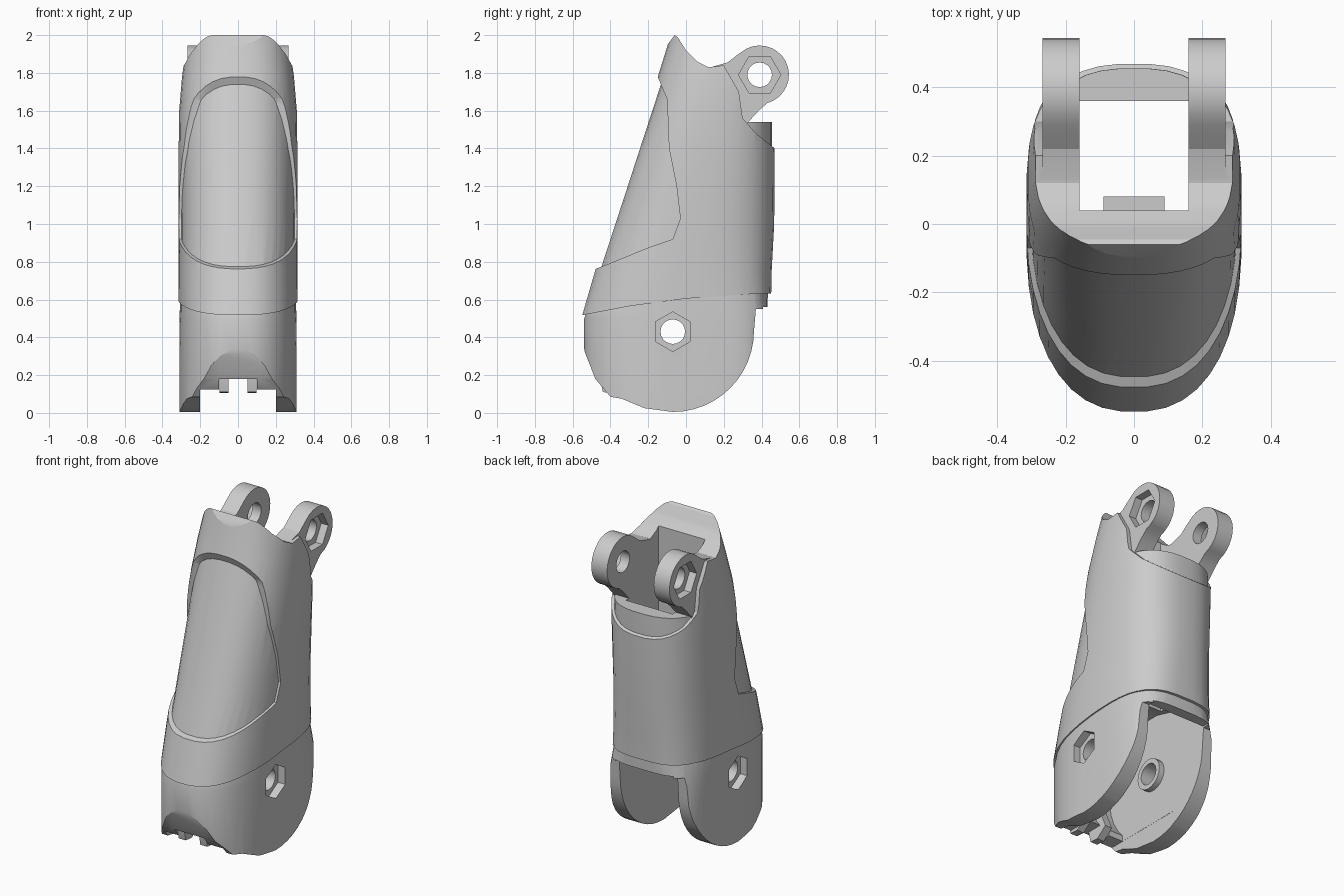
import bpy, bmesh, math
from math import cos, sin, pi, radians

if "Cube" in bpy.data.objects:
    bpy.data.objects.remove(bpy.data.objects["Cube"])


def make(name, bm):
    bmesh.ops.recalc_face_normals(bm, faces=bm.faces)
    me = bpy.data.meshes.new(name)
    bm.to_mesh(me)
    bm.free()
    ob = bpy.data.objects.new(name, me)
    bpy.context.collection.objects.link(ob)
    return ob


def prism(name, pts, x0, x1):
    """Extrude a (y, z) outline along x."""
    bm = bmesh.new()
    a = [bm.verts.new((x0, y, z)) for y, z in pts]
    b = [bm.verts.new((x1, y, z)) for y, z in pts]
    bm.faces.new(a)
    bm.faces.new(b[::-1])
    for i in range(len(pts)):
        j = (i + 1) % len(pts)
        bm.faces.new((a[i], a[j], b[j], b[i]))
    return make(name, bm)


def loft(name, levels, n=40):
    """Rounded sections: z, front y, back y, half width, back squareness."""
    bm = bmesh.new()
    rings = []
    for z, yf, yb, hw, e in levels:
        ring = []
        for i in range(n):
            t = 2 * pi * (i + 0.5) / n
            c, s = cos(t), sin(t)
            p = 2 / (e if s > 0 else 2.4)
            x = hw * math.copysign(abs(c) ** p, c)
            y = (yf + yb) / 2 + (yb - yf) / 2 * math.copysign(abs(s) ** p, s)
            ring.append(bm.verts.new((x, y, z)))
        rings.append(ring)
    for a, b in zip(rings, rings[1:]):
        for i in range(n):
            j = (i + 1) % n
            bm.faces.new((a[i], a[j], b[j], b[i]))
    bm.faces.new(rings[0])
    bm.faces.new(rings[-1])
    return make(name, bm)


def arc(cy, cz, r, a0, a1, n):
    return [(cy + r * cos(radians(a0 + (a1 - a0) * i / n)),
             cz + r * sin(radians(a0 + (a1 - a0) * i / n))) for i in range(n + 1)]


def ngon(cy, cz, r, n, start=0):
    return arc(cy, cz, r, start, start + 360, n)[:-1]


def rect(y0, y1, z0, z1):
    return [(y0, z0), (y1, z0), (y1, z1), (y0, z1)]


def combine(ob, other, op):
    m = ob.modifiers.new("bool", 'BOOLEAN')
    m.operation, m.object, m.solver = op, other, 'EXACT'
    bpy.context.view_layer.update()
    bpy.context.view_layer.objects.active = ob
    bpy.ops.object.modifier_apply(modifier=m.name)
    bpy.data.objects.remove(other)


# Inner core: lower joint lobes, recessed front panel and back collar
body = loft("finger_segment", [
    (-0.05, -0.54, 0.43, 0.310, 4.5), (0.50, -0.54, 0.43, 0.310, 4.5),
    (0.65, -0.49, 0.435, 0.306, 3.2), (0.77, -0.45, 0.44, 0.303, 2.8),
    (1.10, -0.342, 0.455, 0.302, 2.6), (1.45, -0.228, 0.457, 0.298, 2.6),
    (1.78, -0.12, 0.455, 0.275, 2.6), (1.95, -0.07, 0.45, 0.25, 2.6)])
core_side = [(0.6, 1.54), (0.3, 1.54), (0.1, 1.75), (-0.04, 1.87), (-0.3, 1.87),
             (-0.7, 1.5), (-0.7, 0.6), (-0.56, 0.45), (-0.535, 0.32), (-0.48, 0.18),
             (-0.40, 0.085), (-0.34, 0.075), (-0.22, 0.025)]
core_side += arc(-0.07, 0.435, 0.43, -90, 0, 12) + [(0.37, 0.55), (0.6, 0.55)]
combine(body, prism("core_side", core_side, -0.5, 0.5), 'INTERSECT')

# Outer shell with skirt edge, panel cutout and sloped rim
shell = loft("outer_shell", [
    (0.45, -0.570, 0.448, 0.315, 3.6), (0.76, -0.48, 0.455, 0.316, 2.9),
    (1.00, -0.402, 0.468, 0.316, 2.6), (1.40, -0.273, 0.47, 0.315, 2.6),
    (1.60, -0.208, 0.47, 0.312, 2.6), (1.78, -0.15, 0.465, 0.297, 2.6),
    (1.94, -0.10, 0.455, 0.275, 2.6), (2.05, -0.07, 0.45, 0.26, 2.6)])
shell_side = [(-0.7, 0.495), (-0.55, 0.517), (-0.3, 0.565), (0, 0.605), (0.3, 0.627),
              (0.6, 0.637), (0.6, 1.36), (0.47, 1.40), (0.37, 1.48), (0.3, 1.56),
              (0.28, 1.7), (0.2, 1.84), (0.12, 1.83), (0.06, 1.86), (0, 1.92),
              (-0.045, 1.99), (-0.06, 2.0), (-0.12, 1.92), (-0.3, 1.8), (-0.15, 1.78),
              (-0.1, 1.66), (-0.09, 1.4), (-0.05, 1.2), (-0.03, 1.03), (-0.07, 0.92),
              (-0.2, 0.875), (-0.42, 0.785), (-0.48, 0.762), (-0.7, 0.75)]
combine(shell, prism("shell_side", shell_side, -0.5, 0.5), 'INTERSECT')
combine(body, shell, 'UNION')

# Upper hinge lugs
lug = [(0.06, 1.45), (0.06, 1.82), (0.13, 1.83), (0.22, 1.855), (0.265, 1.89)]
lug += arc(0.39, 1.79, 0.155, 130, -75, 16) + [(0.385, 1.6), (0.33, 1.54), (0.28, 1.45)]
for s in (-1, 1):
    combine(body, prism("lug", lug, s * 0.15, s * 0.268), 'UNION')

# Upper channel, joint pocket and the notched lower front edge
combine(body, prism("channel", [(0.04, 0.5), (0.36, 0.5), (0.36, 1.545), (0.7, 1.545),
                                (0.7, 2.2), (0.04, 2.2)], -0.16, 0.16), 'DIFFERENCE')
pocket = arc(-0.07, 0.43, 0.38, 85, 225, 14)
pocket += [(-0.34, -0.1), (0.7, -0.1), (0.7, 0.56), (0.365, 0.56), (0.365, 0.7)]
combine(body, prism("pocket", pocket, -0.2, 0.2), 'DIFFERENCE')
combine(body, prism("notch_wide", rect(-0.7, 0.1, -0.15, 0.125), -0.201, 0.201), 'DIFFERENCE')
combine(body, prism("notch_mid", rect(-0.7, 0.1, -0.16, 0.18), -0.1, 0.1), 'DIFFERENCE')

# Inner bosses, pin holes and hexagonal nut recesses on both sides
for s in (-1, 1):
    combine(body, prism("boss", ngon(-0.07, 0.43, 0.095, 20), s * 0.165, s * 0.22), 'UNION')
for y, z in ((-0.07, 0.43), (0.39, 1.79)):
    combine(body, prism("pin_hole", ngon(y, z, 0.065, 20), -0.5, 0.5), 'DIFFERENCE')
for s in (-1, 1):
    combine(body, prism("hex", ngon(-0.07, 0.43, 0.105, 6, 30), s * 0.26, s * 0.5), 'DIFFERENCE')
    combine(body, prism("hex", ngon(0.39, 1.79, 0.112, 6), s * 0.22, s * 0.5), 'DIFFERENCE')

# Small guide tabs under the front wall and the ledge inside the channel
parts = [body]
for s, side in ((-1, "left"), (1, "right")):
    tab = [(-0.46, 0.2), (-0.44, 0.11), (-0.38, 0.105), (-0.31, 0.16), (-0.36, 0.28), (-0.45, 0.4)]
    parts.append(prism("guide_tab_" + side, tab, s * 0.05, s * 0.098))
parts.append(prism("channel_ledge", rect(0.02, 0.08, 0.86, 0.98), -0.09, 0.09))

bpy.context.view_layer.update()
for ob in parts:
    ob.select_set(True)
bpy.context.view_layer.objects.active = body
bpy.ops.object.shade_smooth_by_angle(angle=radians(22))
